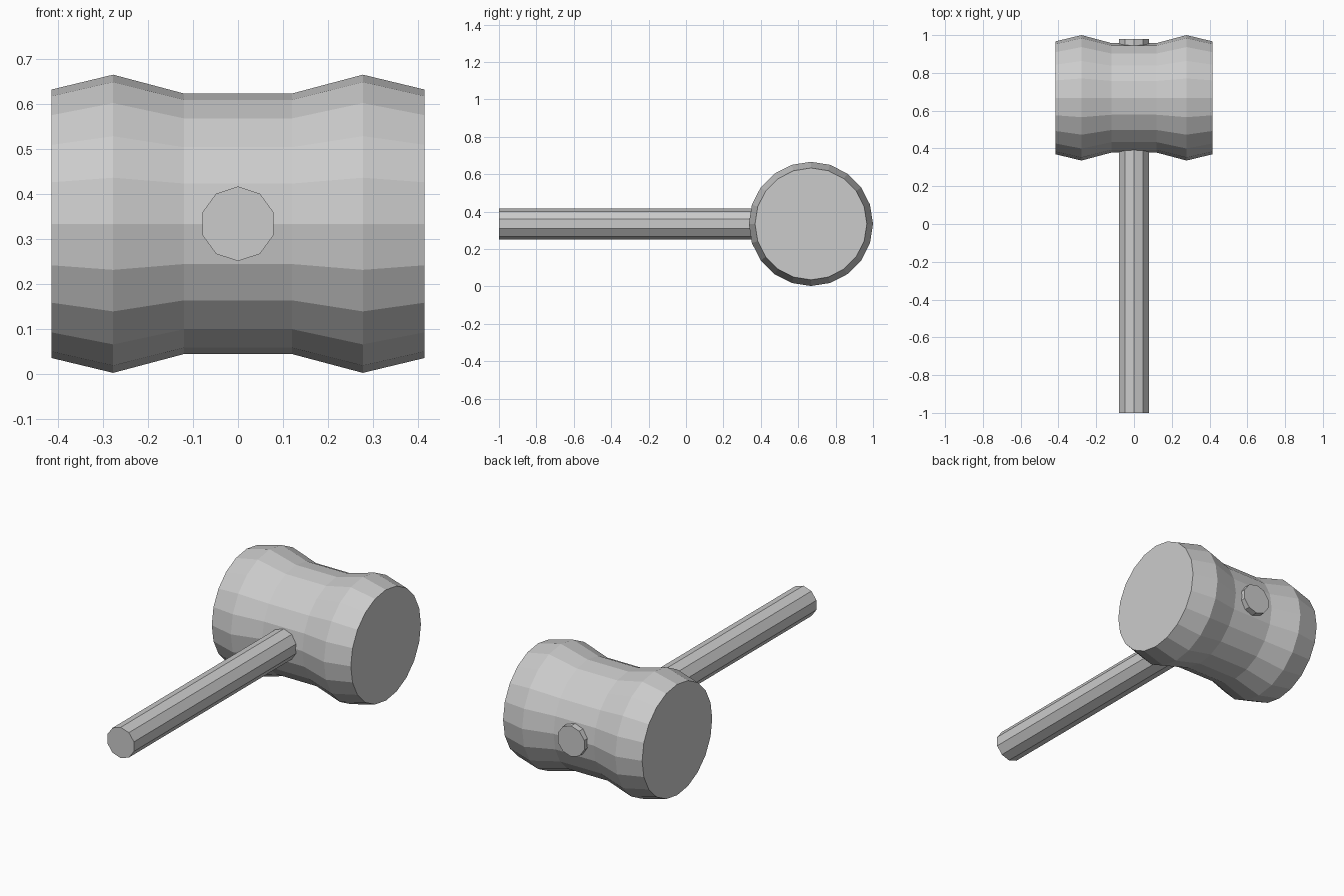
import bpy, bmesh, math
from mathutils import Vector

cube = bpy.data.objects.get("Cube")
if cube:
    bpy.data.objects.remove(cube, do_unlink=True)

grey = bpy.data.materials.new("plain_grey")
grey.use_nodes = True
COLOUR = (0.6, 0.6, 0.6, 1)
grey.diffuse_color = COLOUR
grey.node_tree.nodes["Principled BSDF"].inputs["Base Color"].default_value = COLOUR


def lathe(name, profile, sides, place):
    """Closed, flat-faced solid from (distance along axis, radius) pairs."""
    bm = bmesh.new()
    rings = []
    for along, radius in profile:
        ring = []
        for i in range(sides):
            a = math.tau * i / sides + math.pi / 2
            ring.append(bm.verts.new(place(along, radius * math.cos(a), radius * math.sin(a))))
        rings.append(ring)
    for lower, upper in zip(rings, rings[1:]):
        for i in range(sides):
            j = (i + 1) % sides
            bm.faces.new((lower[i], lower[j], upper[j], upper[i]))
    bm.faces.new(rings[0])
    bm.faces.new(rings[-1])
    bmesh.ops.recalc_face_normals(bm, faces=bm.faces)
    mesh = bpy.data.meshes.new(name)
    bm.to_mesh(mesh)
    bm.free()
    mesh.materials.append(grey)
    obj = bpy.data.objects.new(name, mesh)
    bpy.context.collection.objects.link(obj)
    return obj


HEAD_Y, AXIS_Z = 0.668, 0.334

# Mallet head: waisted barrel lying along x
half = [(0.12, 0.29), (0.278, 0.332), (0.415, 0.299)]
head_profile = [(-x, r) for x, r in reversed(half)] + half
lathe("mallet_head", head_profile, 20,
      lambda along, u, v: Vector((along, HEAD_Y + u, AXIS_Z + v)))

# Handle: ten-sided rod through the head, its tip showing at the back
lathe("handle", [(-1.0, 0.083), (0.98, 0.083)], 10,
      lambda along, u, v: Vector((u, along, AXIS_Z + v)))
